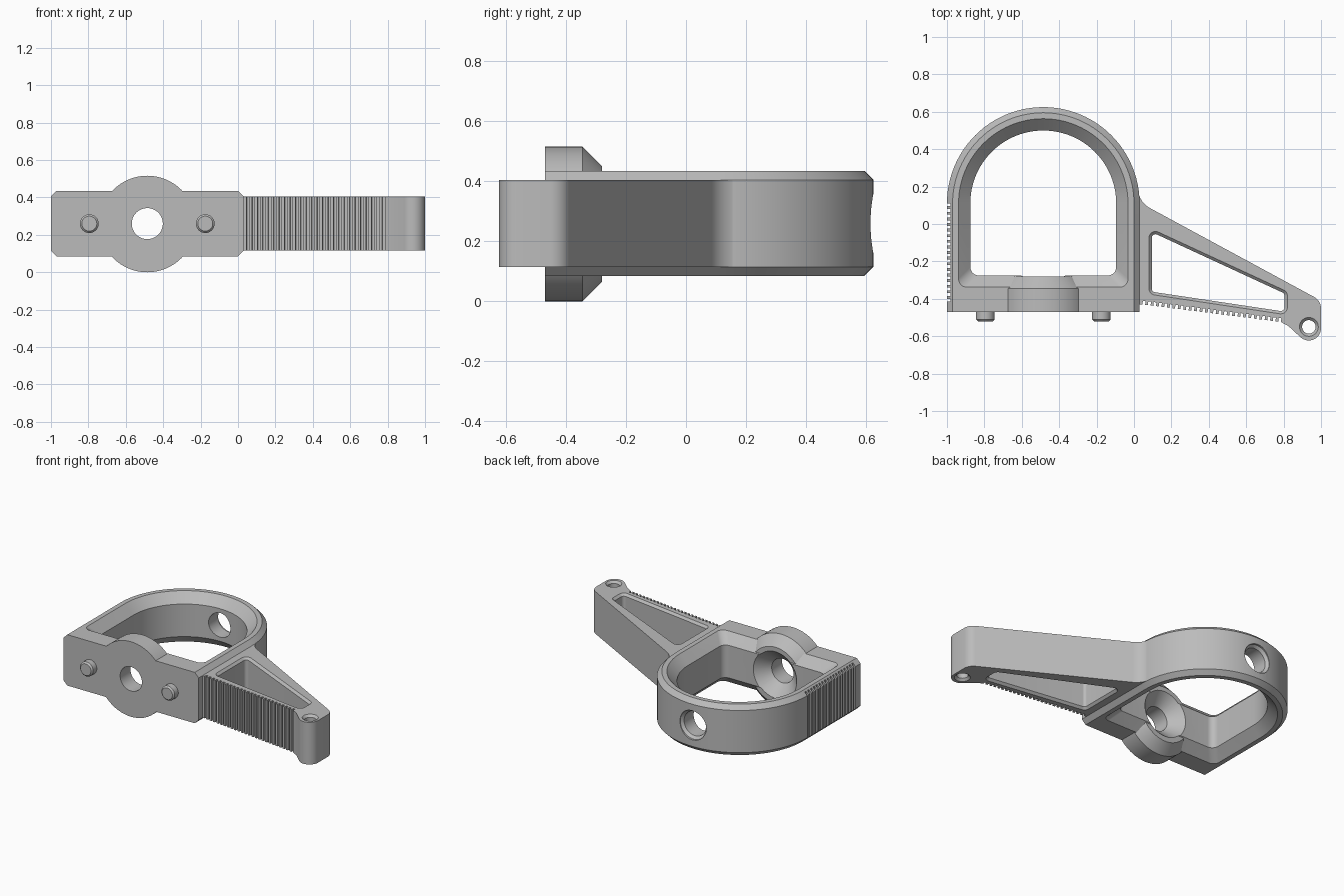
import bpy, bmesh
from math import pi, sin, cos, tan
from mathutils import Vector, Matrix

if "Cube" in bpy.data.objects:
    bpy.data.objects.remove(bpy.data.objects["Cube"])

grey = bpy.data.materials.new("plain grey")
grey.use_nodes = True
grey.diffuse_color = (0.5, 0.5, 0.5, 1)
grey.node_tree.nodes["Principled BSDF"].inputs["Base Color"].default_value = (0.5, 0.5, 0.5, 1)

X0, ZC = -0.485, 0.26          # clamp centre line and mid height
Z_LOW, Z_HIGH = 0.085, 0.435   # clamp bottom and top


def rounded(corners):
    """Outline through (x, y, radius) corners, each replaced by an arc."""
    out = []
    for i, (x, y, r) in enumerate(corners):
        p = Vector((x, y))
        if r == 0:
            out.append(p)
            continue
        d1 = (Vector(corners[i - 1][:2]) - p).normalized()
        d2 = (Vector(corners[(i + 1) % len(corners)][:2]) - p).normalized()
        angle = d1.angle(d2)
        centre = p + (d1 + d2).normalized() * r / sin(angle / 2)
        start = p + d1 * r / tan(angle / 2) - centre
        sweep = (pi - angle) * (1 if d1.cross(d2) < 0 else -1)
        steps = 24 if r > 0.2 else 8
        for k in range(steps + 1):
            out.append(centre + Matrix.Rotation(sweep * k / steps, 2) @ start)
    return out


def offset(corners, d):
    """Move the sides of a counter-clockwise outline inwards by d."""
    out = []
    for i, (x, y, r) in enumerate(corners):
        p = Vector((x, y))
        a = (p - Vector(corners[i - 1][:2])).normalized()
        b = (Vector(corners[(i + 1) % len(corners)][:2]) - p).normalized()
        n1, n2 = Vector((-a.y, a.x)), Vector((-b.y, b.x))
        q = p + d * (n1 + n2) / (1 + n1.dot(n2))
        out.append((q.x, q.y, r - d))
    return out


def circle(cx, cy, r, n=64):
    return [Vector((cx + r * cos(2 * pi * k / n), cy + r * sin(2 * pi * k / n))) for k in range(n)]


def serrate(a, b, count, depth):
    """Square teeth along a to b, with grooves sunk to the left of that line."""
    a, b = Vector(a), Vector(b)
    step = (b - a) / count
    sink = Vector((-step.y, step.x)).normalized() * depth
    out = []
    for k in range(count):
        s = a + step * k
        out += [s, s + sink, s + step / 2 + sink, s + step / 2]
    return out


def loft(name, levels, axis="z"):
    """Closed solid through (height, outline) levels along z or y."""
    bm = bmesh.new()
    rings = [[bm.verts.new((p.x, p.y, h) if axis == "z" else (p.x, h, p.y)) for p in pts]
             for h, pts in levels]
    for low, high in zip(rings, rings[1:]):
        for i in range(len(low)):
            bm.faces.new((low[i - 1], low[i], high[i], high[i - 1]))
    bm.faces.new(rings[0])
    bm.faces.new(rings[-1])
    bmesh.ops.remove_doubles(bm, verts=bm.verts, dist=1e-5)
    bmesh.ops.recalc_face_normals(bm, faces=bm.faces)
    mesh = bpy.data.meshes.new(name)
    bm.to_mesh(mesh)
    bm.free()
    mesh.materials.append(grey)
    obj = bpy.data.objects.new(name, mesh)
    bpy.context.collection.objects.link(obj)
    return obj


def lathe(name, cx, cy, profile, axis):
    return loft(name, [(h, circle(cx, cy, r)) for h, r in profile], axis)


def combine(target, other, operation):
    mod = target.modifiers.new(operation, "BOOLEAN")
    mod.operation, mod.solver, mod.object = operation, "EXACT", other
    bpy.context.view_layer.objects.active = target
    bpy.ops.object.modifier_apply(modifier=mod.name)
    bpy.data.objects.remove(other)


def arch(half, bottom, corner):
    """Round-topped outline; the arc is centred at y = 0.11."""
    top = 0.11 + half
    return rounded([(X0 - half, bottom, corner), (X0 + half, bottom, corner),
                    (X0 + half, top, half), (X0 - half, top, half)])


# Clamp ring with bevelled outside
edge, full = arch(0.485, -0.47, 0), arch(0.515, -0.47, 0)
ring = loft("clamp_ring", [(Z_LOW, edge), (Z_LOW + 0.03, full),
                           (Z_HIGH - 0.03, full), (Z_HIGH, edge)])

# Opening, flared at both ends
flare = 0.063
mouth, throat = [arch(0.39 + o, -0.275 - o, 0.045) for o in (flare + 0.02, 0)]
combine(ring, loft("opening", [(Z_LOW - 0.02, mouth), (Z_LOW + flare, throat),
                               (Z_HIGH - flare, throat), (Z_HIGH + 0.02, mouth)]), "DIFFERENCE")

# Grip grooves on the right side
comb = serrate((-1.001, 0.11), (-1.001, -0.43), 18, 0.021)
comb += [Vector((-1.05, -0.43)), Vector((-1.05, 0.11))]
combine(ring, loft("comb", [(0, comb), (0.55, comb)]), "DIFFERENCE")

# Screw boss on the front wall, its countersunk hole and the hole behind it
combine(ring, lathe("boss", X0, ZC - 0.002, [(-0.47, 0.258), (-0.345, 0.258), (-0.28, 0.193)], "y"), "UNION")
combine(ring, lathe("screw_hole", X0, ZC, [(-0.6, 0.083), (-0.357, 0.083), (-0.26, 0.18)], "y"), "DIFFERENCE")
combine(ring, lathe("access_hole", X0, ZC, [(0.3, 0.083), (0.595, 0.083), (0.612, 0.1), (0.7, 0.1)], "y"), "DIFFERENCE")

# Side arm with toothed front edge
A_LOW, A_HIGH = 0.115, 0.405
arm_outline = [Vector((-0.02, -0.43))] + serrate((0.045, -0.43), (0.8, -0.526), 26, 0.02)
arm_outline += rounded([(0.8, -0.526, 0), (0.825, -0.545, 0), (1.0, -0.707, 0.065),
                        (1.0, -0.41, 0.07), (0.03, 0.115, 0.12), (0.02, 0.2, 0), (-0.02, 0.2, 0)])[1:]
arm = loft("side_arm", [(A_LOW, arm_outline), (A_HIGH, arm_outline)])

# Window through the arm with bevelled rims
window = [(0.08, -0.375, 0.035), (0.82, -0.486, 0.035), (0.82, -0.362, 0.035), (0.08, -0.02, 0.035)]
rim, inner = rounded(offset(window, -0.01)), rounded(offset(window, 0.015))
combine(arm, loft("window", [(A_LOW - 0.01, rim), (A_LOW + 0.015, inner),
                             (A_HIGH - 0.015, inner), (A_HIGH + 0.01, rim)]), "DIFFERENCE")

# Countersunk hole at the arm tip
combine(arm, lathe("tip_hole", 0.935, -0.55, [(A_LOW - 0.01, 0.06), (A_LOW + 0.015, 0.036),
                                              (A_HIGH - 0.015, 0.036), (A_HIGH + 0.01, 0.06)], "z"), "DIFFERENCE")

# Locating pegs on the front
pegs = [lathe(side + "_peg", X0 + s * 0.31, ZC, [(-0.46, 0.05), (-0.51, 0.05), (-0.52, 0.04)], "y")
        for side, s in (("right", -1), ("left", 1))]

# Smooth curves, sharp edges
for obj in [ring, arm] + pegs:
    bpy.ops.object.select_all(action="DESELECT")
    obj.select_set(True)
    bpy.context.view_layer.objects.active = obj
    bpy.ops.object.shade_smooth_by_angle(angle=pi / 6)
